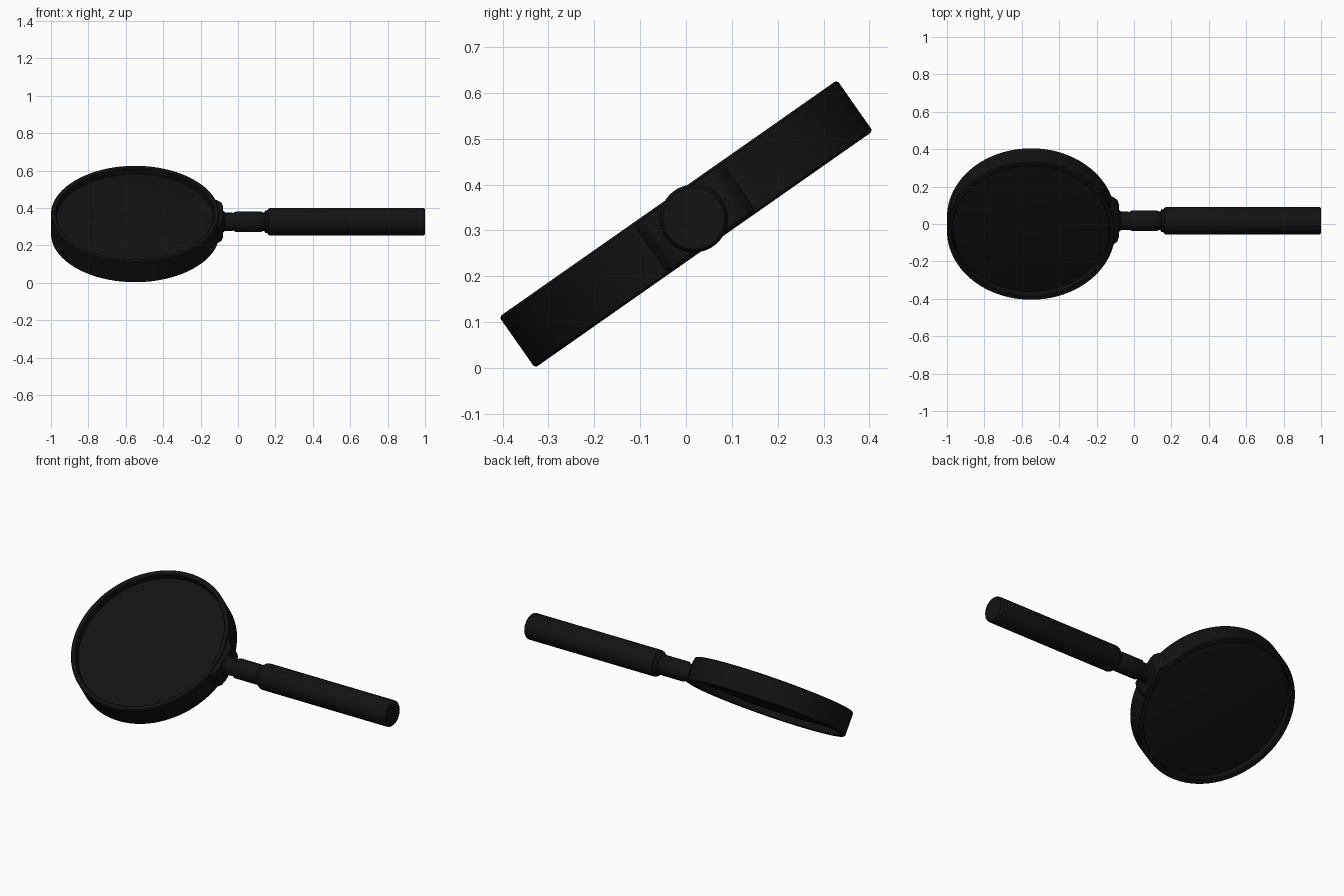
import bpy, bmesh, math
from mathutils import Matrix, Vector

if "Cube" in bpy.data.objects:
    bpy.data.objects.remove(bpy.data.objects["Cube"])

TILT = math.radians(35)
FRAME = Matrix.Translation((0, 0, 0.314)) @ Matrix.Rotation(TILT, 4, 'X')
RIM_X, RIM_R, HALF = -0.55, 0.45, 0.068
HANDLE_Y = 0.021

black = bpy.data.materials.new("black")
black.diffuse_color = (0.006, 0.006, 0.006, 1)
black.use_nodes = True
black.node_tree.nodes["Principled BSDF"].inputs["Base Color"].default_value = black.diffuse_color


def finish(name, bm, matrix):
    bmesh.ops.remove_doubles(bm, verts=bm.verts, dist=1e-5)
    bmesh.ops.recalc_face_normals(bm, faces=bm.faces)
    mesh = bpy.data.meshes.new(name)
    bm.to_mesh(mesh)
    bm.free()
    mesh.materials.append(black)
    ob = bpy.data.objects.new(name, mesh)
    bpy.context.collection.objects.link(ob)
    ob.matrix_world = matrix
    bpy.ops.object.select_all(action='DESELECT')
    ob.select_set(True)
    bpy.context.view_layer.objects.active = ob
    bpy.ops.object.shade_smooth_by_angle(angle=math.radians(35))
    return ob


def lathe(name, profile, matrix, steps, closed=False):
    """Spin (radius, height) points around local z."""
    bm = bmesh.new()
    vs = [bm.verts.new((r, 0, h)) for r, h in profile]
    es = [bm.edges.new(p) for p in zip(vs, vs[1:])]
    if closed:
        es.append(bm.edges.new((vs[-1], vs[0])))
    bmesh.ops.spin(bm, geom=vs + es, cent=(0, 0, 0), axis=(0, 0, 1),
                   angle=math.tau, steps=steps, use_merge=True)
    return finish(name, bm, matrix)


lens_frame = FRAME @ Matrix.Translation((RIM_X, 0, 0))
handle_frame = FRAME @ Matrix.Translation((0, HANDLE_Y, 0)) @ Matrix.Rotation(math.pi / 2, 4, 'Y')

# Rim: ring with softened edges
b, inner = 0.005, 0.42
lathe("rim", [(inner, -HALF + b), (inner + b, -HALF), (RIM_R - b, -HALF), (RIM_R, -HALF + b),
              (RIM_R, HALF - b), (RIM_R - b, HALF), (inner + b, HALF), (inner, HALF - b)],
      lens_frame, 96, closed=True)

# Lens: shallow dome on both sides
dome = [(0.424 * i / 8, 0.030 + 0.025 * (1 - (i / 8) ** 2)) for i in range(9)]
lathe("lens", dome + [(r, -h) for r, h in reversed(dome)], lens_frame, 96)

# Mount: block hugging the rim, with curved shoulders
outline = [(-0.135, -0.125), (-0.110, -0.115), (-0.088, -0.095), (-0.080, -0.065)]
outline += [(x, -y) for x, y in reversed(outline)]
bm = bmesh.new()
face = bm.faces.new([bm.verts.new((x, y, -0.062)) for x, y in outline])
ext = bmesh.ops.extrude_face_region(bm, geom=[face])
bmesh.ops.translate(bm, vec=(0, 0, 0.124),
                    verts=[v for v in ext["geom"] if isinstance(v, bmesh.types.BMVert)])
mount = finish("mount", bm, FRAME @ Matrix.Translation((0, HANDLE_Y, 0)))
bev = mount.modifiers.new("bevel", 'BEVEL')
bev.width, bev.segments = 0.006, 2

# Neck: stem, stepped ferrule and tapered collar
lathe("neck", [(0, -0.10), (0.058, -0.10), (0.058, -0.078), (0.050, -0.070), (0.048, -0.025),
               (0.051, -0.018), (0.056, -0.010), (0.056, 0.120), (0.051, 0.130), (0.049, 0.140),
               (0.060, 0.146), (0.064, 0.170), (0, 0.170)], handle_frame, 48)

# Handle: long grip with rounded ends
lathe("handle", [(0, 0.160), (0.064, 0.160), (0.071, 0.164), (0.074, 0.173),
                 (0.074, 0.985), (0.072, 0.995), (0.067, 1.0), (0, 1.0)], handle_frame, 64)
